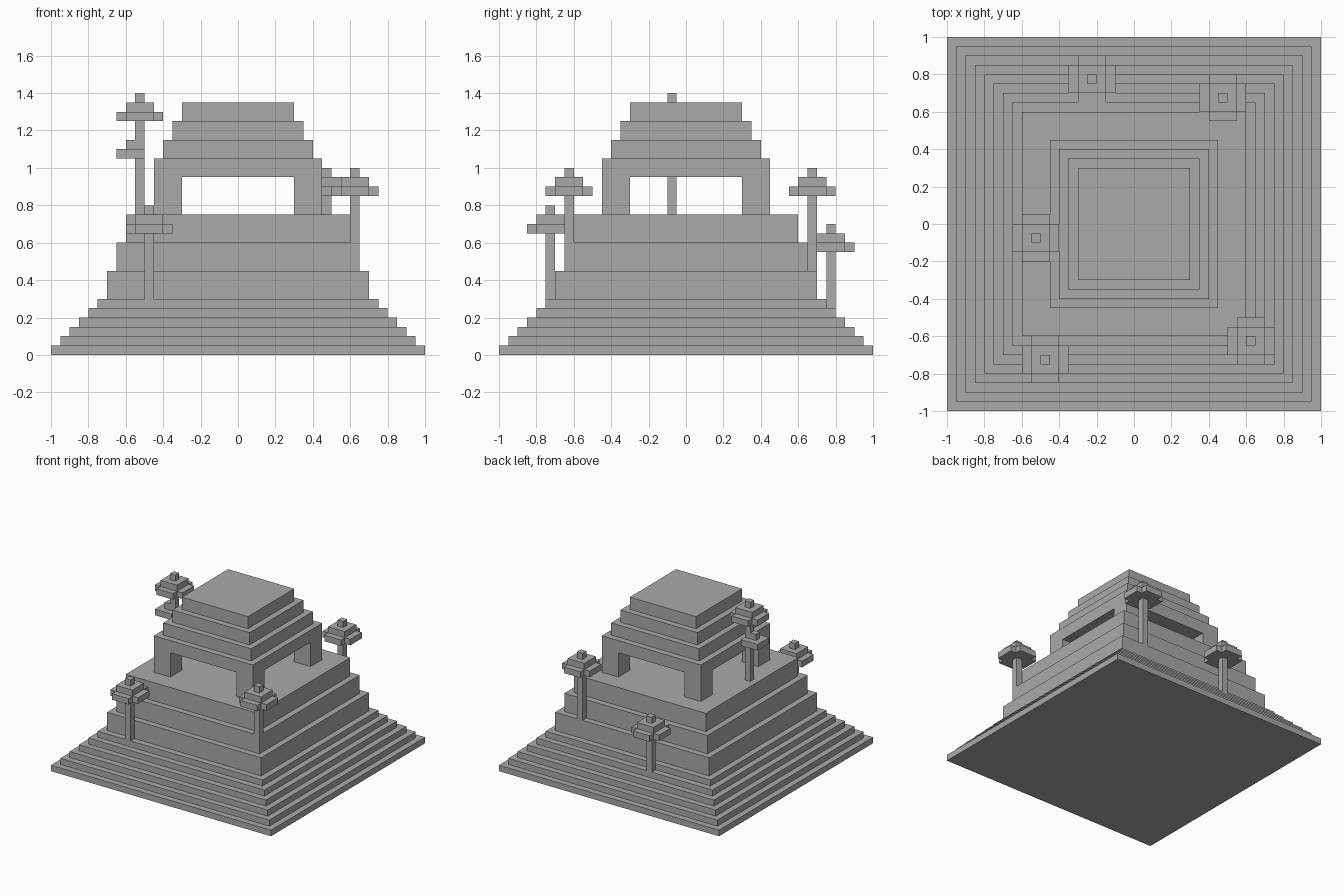
import bpy
import bmesh

cube = bpy.data.objects.get("Cube")
if cube:
    bpy.data.objects.remove(cube, do_unlink=True)

U = 0.05  # block size everything is built on

stone = bpy.data.materials.new("grey_stone")
stone.use_nodes = True
stone.diffuse_color = (0.4, 0.4, 0.4, 1)
stone.node_tree.nodes["Principled BSDF"].inputs["Base Color"].default_value = (0.4, 0.4, 0.4, 1)


def finish(bm, name):
    bmesh.ops.recalc_face_normals(bm, faces=bm.faces)
    mesh = bpy.data.meshes.new(name)
    bm.to_mesh(mesh)
    bm.free()
    mesh.materials.append(stone)
    obj = bpy.data.objects.new(name, mesh)
    bpy.context.collection.objects.link(obj)
    return obj


def prism(bm, outline, z0, z1):
    """Extrude a flat outline from z0 to z1."""
    face = bm.faces.new([bm.verts.new((x, y, z0)) for x, y in outline])
    top = bmesh.ops.extrude_face_region(bm, geom=[face], use_keep_orig=True)
    moved = [g for g in top["geom"] if isinstance(g, bmesh.types.BMVert)]
    bmesh.ops.translate(bm, verts=moved, vec=(0, 0, z1 - z0))


def box(bm, x0, x1, y0, y1, z0, z1):
    prism(bm, [(x0, y0), (x1, y0), (x1, y1), (x0, y1)], z0, z1)


def terraces(name, z, steps):
    """Closed stepped pyramid; steps are (half width, height)."""
    bm = bmesh.new()
    rings = []
    for half, height in steps:
        for level in (z, z + height):
            rings.append([bm.verts.new((sx * half, sy * half, level))
                          for sx, sy in ((-1, -1), (1, -1), (1, 1), (-1, 1))])
        z += height
    for low, high in zip(rings, rings[1:]):
        for i in range(4):
            j = (i + 1) % 4
            bm.faces.new((low[i], low[j], high[j], high[i]))
    bm.faces.new(rings[0])
    bm.faces.new(rings[-1])
    return finish(bm, name)


# Stepped base, podium and roof
stairs = [(1 - U * i, U) for i in range(6)]
podium = [(0.7 - U * i, 0.15) for i in range(3)]
terraces("stepped_base", 0, stairs + podium)
terraces("shrine_roof", 0.95, [(0.45 - U * i, 0.1) for i in range(4)])

# Corner pillars of the open shrine
bm = bmesh.new()
for sx in (-1, 1):
    for sy in (-1, 1):
        xs = sorted((sx * 0.3, sx * 0.45))
        ys = sorted((sy * 0.3, sy * 0.45))
        box(bm, *xs, *ys, 0.75, 0.95)
finish(bm, "shrine_pillars")


def tree(name, x, y, ground, leaf):
    """Trunk with a cross-shaped leaf layer, a smaller layer and a tip."""
    bm = bmesh.new()
    h = U / 2
    box(bm, x - h, x + h, y - h, y + h, ground, leaf)
    a, b = 1.5 * U, 2.5 * U
    quarter = [(b, -a), (b, a), (a, a)]
    cross = []
    for _ in range(4):
        cross += quarter
        quarter = [(-q, p) for p, q in quarter]
    prism(bm, [(x + p, y + q) for p, q in cross], leaf, leaf + U)
    box(bm, x - a, x + a, y - a, y + a, leaf + U, leaf + 2 * U)
    box(bm, x - h, x + h, y - h, y + h, leaf + 2 * U, leaf + 3 * U)
    return finish(bm, name)


# Trees on the terraces
tree("front_right_tree", -0.475, -0.725, 0.3, 0.65)
tree("front_left_tree", 0.625, -0.625, 0.6, 0.85)
tree("back_left_tree", 0.475, 0.675, 0.45, 0.85)
tree("back_tree", -0.225, 0.775, 0.25, 0.55)
tree("tall_tree", -0.525, -0.075, 0.75, 1.25)

# Low side branch of the tall tree
bm = bmesh.new()
box(bm, -0.65, -0.5, -0.15, 0, 1.05, 1.1)
box(bm, -0.6, -0.5, -0.1, -0.05, 1.1, 1.15)
finish(bm, "tall_tree_branch")
